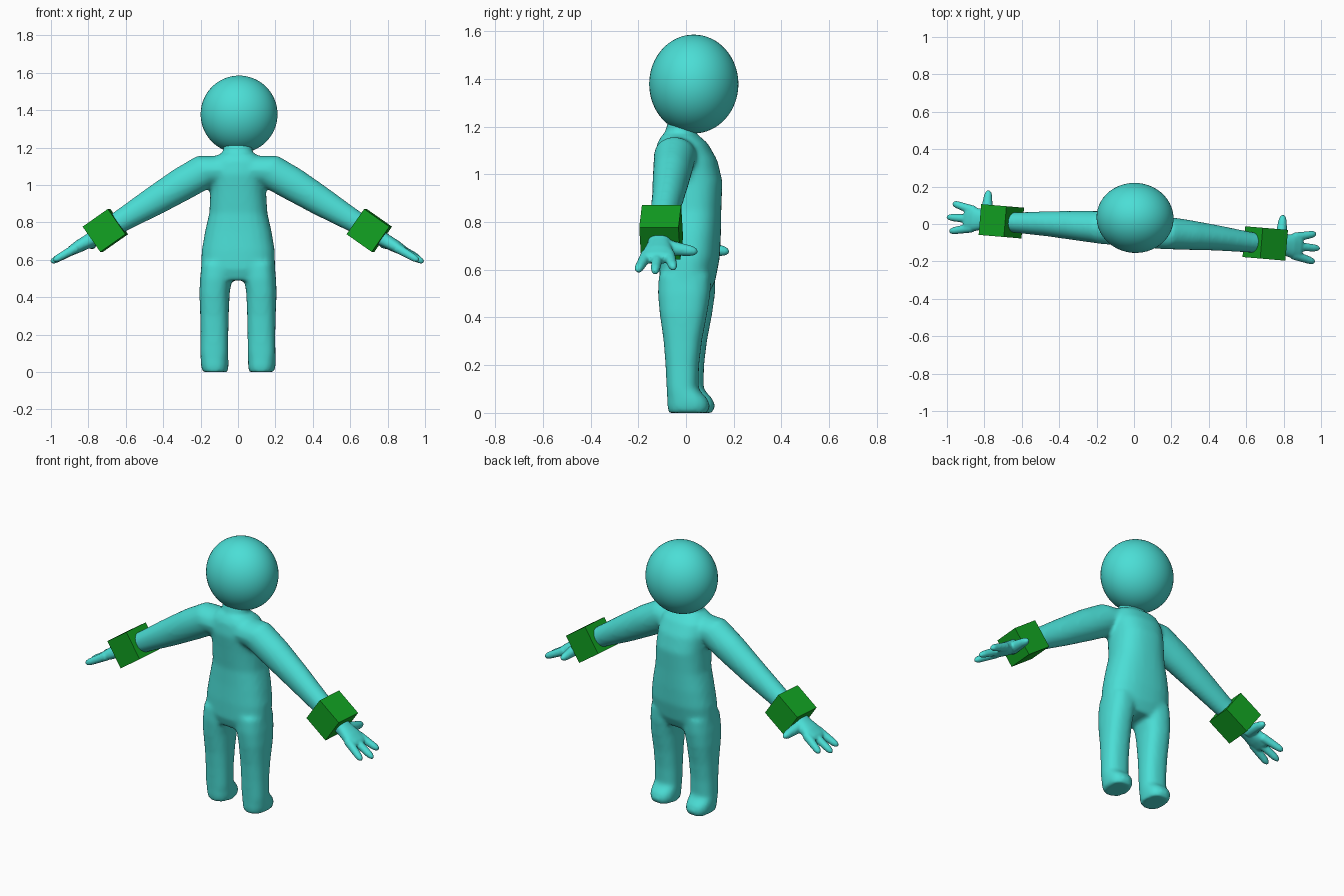
import bpy, bmesh
from math import cos, sin, pi, radians
from mathutils import Vector, Matrix

if "Cube" in bpy.data.objects:
    bpy.data.objects.remove(bpy.data.objects["Cube"])

YAW = radians(-4.8)      # the whole figure is turned slightly
X, Y = Vector((1, 0, 0)), Vector((0, 1, 0))


def material(name, color):
    m = bpy.data.materials.new(name)
    m.use_nodes = True
    m.diffuse_color = (*color, 1)
    m.node_tree.nodes["Principled BSDF"].inputs["Base Color"].default_value = (*color, 1)
    return m


TEAL = material("teal skin", (0.07, 0.73, 0.67))
GREEN = material("green cuff", (0.006, 0.36, 0.016))


def loft(bm, sections, u, v, power=2.0, n=28):
    """Closed tube through (centre, half width along u, half width along v)."""
    rings = []
    for c, a, b in sections:
        ring = []
        for i in range(n):
            ca, sa = cos(2 * pi * i / n), sin(2 * pi * i / n)
            k = (abs(ca) ** power + abs(sa) ** power) ** (-1 / power)
            ring.append(bm.verts.new(Vector(c) + u * (a * k * ca) + v * (b * k * sa)))
        rings.append(ring)
    for r, s in zip(rings, rings[1:]):
        for i in range(n):
            j = (i + 1) % n
            bm.faces.new((r[i], r[j], s[j], s[i]))
    bm.faces.new(rings[0])
    bm.faces.new(rings[-1])


def finish(bm, name, mat, voxel=None, smooth=0):
    bmesh.ops.recalc_face_normals(bm, faces=bm.faces)
    me = bpy.data.meshes.new(name)
    bm.to_mesh(me)
    bm.free()
    me.materials.append(mat)
    ob = bpy.data.objects.new(name, me)
    bpy.context.collection.objects.link(ob)
    ob.rotation_euler.z = YAW
    if voxel:
        r = ob.modifiers.new("Fuse", 'REMESH')
        r.mode, r.voxel_size, r.use_smooth_shade = 'VOXEL', voxel, True
        s = ob.modifiers.new("Soften", 'SMOOTH')
        s.factor, s.iterations = 0.5, smooth
    return ob


# Body: torso, neck, legs and arms fused into one skin
bm = bmesh.new()
torso = [  # height, centre y, half width, half depth
    (0.49, 0.0, 0.17, 0.09), (0.55, 0.005, 0.198, 0.115), (0.65, 0.015, 0.195, 0.125),
    (0.75, 0.02, 0.178, 0.125), (0.85, 0.022, 0.155, 0.125), (0.97, 0.017, 0.148, 0.135),
    (1.06, 0.0, 0.15, 0.13), (1.13, -0.015, 0.14, 0.105), (1.165, -0.025, 0.1, 0.075)]
loft(bm, [((0, y, z), a, b) for z, y, a, b in torso], X, Y, 2.5)
neck = [(1.1, -0.03, 0.1, 0.075), (1.17, -0.025, 0.08, 0.065), (1.28, 0.0, 0.075, 0.06)]
loft(bm, [((0, y, z), a, b) for z, y, a, b in neck], X, Y)
leg = [  # height, centre x, centre y, half width, half depth
    (0.0, 0.125, 0.02, 0.066, 0.082), (0.03, 0.126, 0.022, 0.073, 0.09),
    (0.06, 0.127, 0.016, 0.074, 0.084), (0.1, 0.127, -0.004, 0.074, 0.066),
    (0.2, 0.126, -0.005, 0.074, 0.07), (0.3, 0.126, -0.003, 0.076, 0.08),
    (0.42, 0.126, 0.0, 0.08, 0.1), (0.5, 0.118, 0.002, 0.085, 0.11),
    (0.58, 0.11, 0.005, 0.085, 0.11)]
arm = [  # x, height, centre y, half depth, half thickness
    (0.04, 1.08, -0.03, 0.09, 0.088), (0.17, 1.077, -0.033, 0.088, 0.092),
    (0.3, 1.003, -0.034, 0.08, 0.09), (0.45, 0.912, -0.037, 0.068, 0.079),
    (0.62, 0.81, -0.045, 0.056, 0.062), (0.74, 0.74, -0.045, 0.05, 0.05)]
for s in (1, -1):
    loft(bm, [((s * x, y, z), a, b) for z, x, y, a, b in leg], X, Y, 2.5)
    loft(bm, [((s * x, y, z), a, b) for x, z, y, a, b in arm], Y,
         Vector((s * 0.515, 0, 0.857)))
finish(bm, "body", TEAL, 0.012, 8)

# Head
bm = bmesh.new()
bmesh.ops.create_uvsphere(bm, u_segments=48, v_segments=32, radius=1,
                          matrix=Matrix.Translation((0.003, 0.033, 1.378))
                          @ Matrix.Diagonal((0.206, 0.187, 0.207, 1)))
for f in bm.faces:
    f.smooth = True
finish(bm, "head", TEAL)


def digit(bm, base, tip, r0, r1):
    """Tapered round-ended finger."""
    base, tip = Vector(base), Vector(tip)
    d = (tip - base).normalized()
    u = d.cross(Vector((0, 0, 1))).normalized()
    steps = [(0, 1), (0.5, 1), (0.8, 1), (0.93, 0.8), (1, 0.35)]
    loft(bm, [(base.lerp(tip, t), (r0 + (r1 - r0) * t) * k, (r0 + (r1 - r0) * t) * k)
              for t, k in steps], u, d.cross(u), n=14)


for side, s in (("left", 1), ("right", -1)):
    # Hand: flat palm, three fingers and a thumb pointing forward
    bm = bmesh.new()
    palm = [(0.72, 0.745, 0.045, 0.045), (0.8, 0.7, 0.05, 0.036),
            (0.85, 0.672, 0.064, 0.033), (0.89, 0.649, 0.068, 0.026),
            (0.905, 0.64, 0.055, 0.018)]
    loft(bm, [((s * x, -0.046, z), a, b) for x, z, a, b in palm], Y,
         Vector((s * 0.5, 0, 0.866)), 2.4)
    for y0, y1, x1, z1 in ((0.0, 0.03, 0.975, 0.605), (-0.046, -0.047, 1.0, 0.587),
                           (-0.092, -0.122, 0.98, 0.595)):
        digit(bm, (s * 0.86, y0, 0.664), (s * x1, y1, z1), 0.026, 0.018)
    digit(bm, (s * 0.79, -0.03, 0.695), (s * 0.79, 0.115, 0.675), 0.036, 0.019)
    finish(bm, side + "_hand", TEAL, 0.006, 4)

    # Cuff: block tilted along the forearm
    bm = bmesh.new()
    bmesh.ops.create_cube(bm, size=0.165, matrix=Matrix.Translation((s * 0.708, -0.045, 0.757))
                          @ Matrix.Rotation(s * radians(35), 4, 'Y'))
    finish(bm, side + "_cuff", GREEN)
